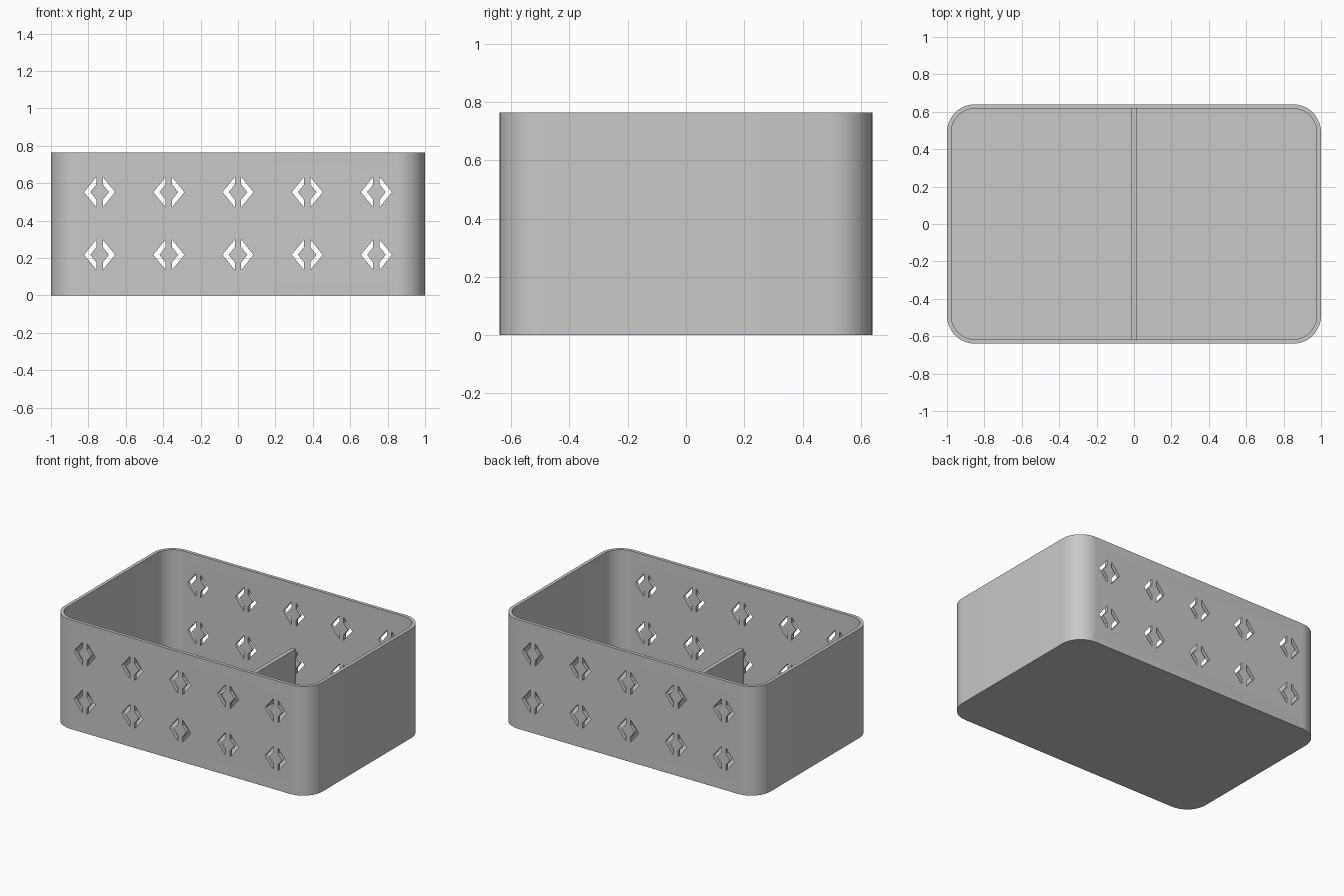
import bpy, bmesh, math

cube = bpy.data.objects.get("Cube")
if cube:
    bpy.data.objects.remove(cube, do_unlink=True)

HALF_X, HALF_Y, HEIGHT = 1.0, 0.64, 0.765
RADIUS, WALL, FLOOR = 0.15, 0.023, 0.023
DIVIDER_HEIGHT, DIVIDER_WIDTH = 0.31, 0.027

grey = bpy.data.materials.new("light_grey")
grey.use_nodes = True
colour = (0.58, 0.58, 0.58, 1)
grey.diffuse_color = colour
grey.node_tree.nodes["Principled BSDF"].inputs["Base Color"].default_value = colour


def make_object(name, bm):
    bmesh.ops.recalc_face_normals(bm, faces=bm.faces)
    mesh = bpy.data.meshes.new(name)
    bm.to_mesh(mesh)
    bm.free()
    mesh.materials.append(grey)
    obj = bpy.data.objects.new(name, mesh)
    bpy.context.collection.objects.link(obj)
    return obj


def rounded_ring(bm, inset, z, steps=12):
    """Loop of vertices around a rounded rectangle."""
    r = RADIUS - inset
    ring = []
    for i, (sx, sy) in enumerate([(1, 1), (-1, 1), (-1, -1), (1, -1)]):
        for k in range(steps + 1):
            a = math.pi / 2 * (i + k / steps)
            ring.append(bm.verts.new((sx * (HALF_X - RADIUS) + r * math.cos(a),
                                      sy * (HALF_Y - RADIUS) + r * math.sin(a), z)))
    return ring


# Basket shell: outside wall, rim, inside wall and floor
bm = bmesh.new()
rings = [rounded_ring(bm, inset, z) for inset, z in
         [(0, 0), (0, HEIGHT), (WALL, HEIGHT), (WALL, FLOOR)]]
for low, high in zip(rings, rings[1:]):
    for i in range(len(low)):
        j = (i + 1) % len(low)
        bm.faces.new((low[i], low[j], high[j], high[i]))
bm.faces.new(rings[0])
bm.faces.new(rings[-1])
basket = make_object("basket_shell", bm)

# Chevron pairs that pierce the front and back walls
chevron = [(0.083, 0), (0.017, 0.081), (0.017, 0.041),
           (0.05, 0), (0.017, -0.041), (0.017, -0.081)]
bm = bmesh.new()
for cz in (0.217, 0.552):
    for column in range(-2, 3):
        for side in (-1, 1):
            face = bm.faces.new([bm.verts.new((column * 0.37 + side * x, -1, cz + z))
                                 for x, z in chevron])
            sides = bmesh.ops.extrude_face_region(bm, geom=[face], use_keep_orig=True)
            moved = [v for v in sides["geom"] if isinstance(v, bmesh.types.BMVert)]
            bmesh.ops.translate(bm, verts=moved, vec=(0, 2, 0))
cutter = make_object("hole_cutter", bm)
cutter.hide_render = True

cut = basket.modifiers.new("holes", "BOOLEAN")
cut.operation = "DIFFERENCE"
cut.solver = "EXACT"
cut.object = cutter
bpy.ops.object.select_all(action="DESELECT")
bpy.context.view_layer.objects.active = basket
basket.select_set(True)
bpy.ops.object.modifier_apply(modifier=cut.name)
bpy.data.objects.remove(cutter, do_unlink=True)
bpy.ops.object.shade_smooth_by_angle(angle=math.radians(30))

# Low divider across the middle
bm = bmesh.new()
bmesh.ops.create_cube(bm, size=1)
bmesh.ops.scale(bm, verts=bm.verts,
                vec=(DIVIDER_WIDTH, 2 * (HALF_Y - WALL), DIVIDER_HEIGHT - FLOOR))
bmesh.ops.translate(bm, verts=bm.verts, vec=(0, 0, (DIVIDER_HEIGHT + FLOOR) / 2))
make_object("divider", bm)
